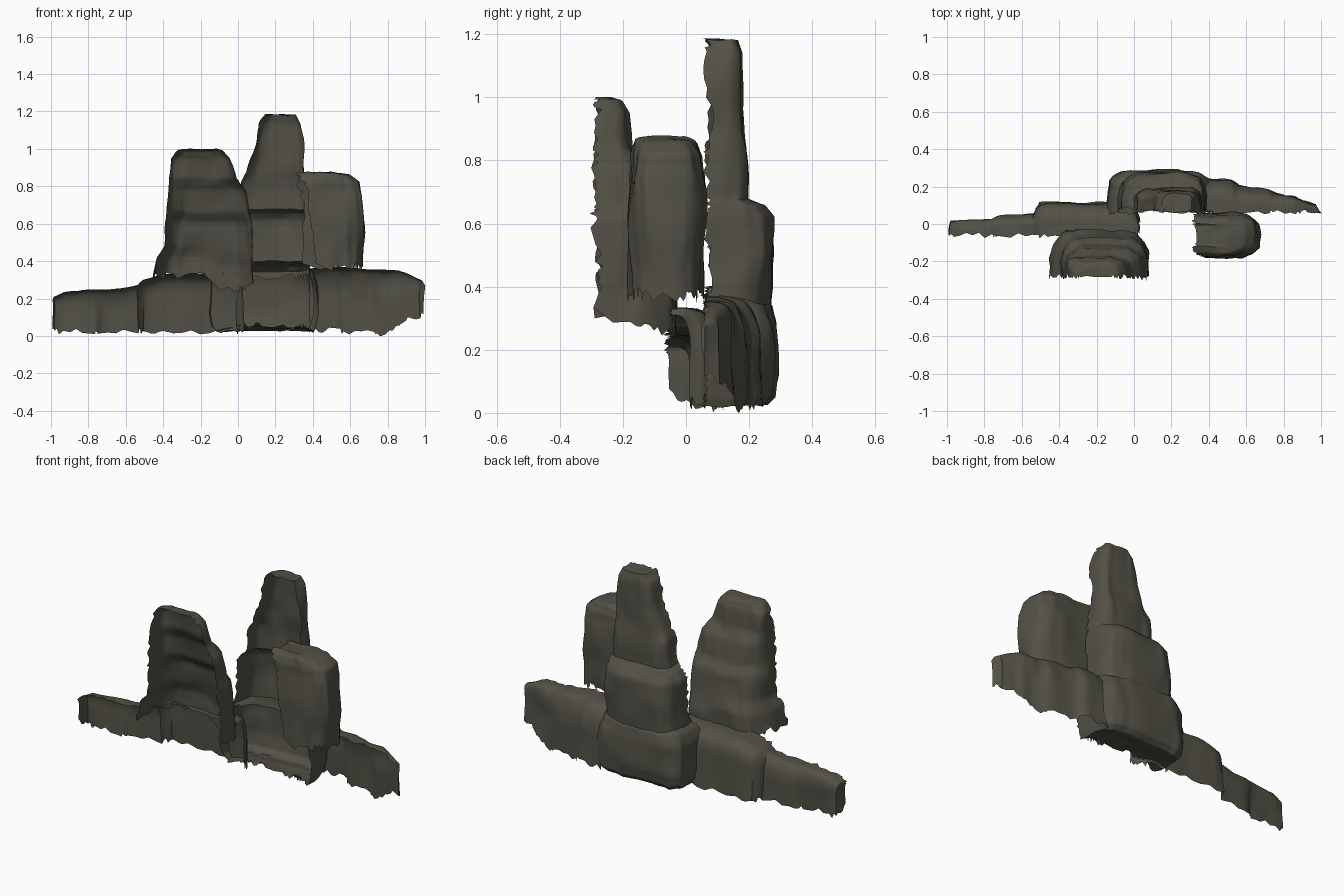
import bpy, math, random
from mathutils import Vector, noise

random.seed(4)
rock = bpy.data.materials.new("dark olive stone")
rock.diffuse_color = (0.085, 0.081, 0.061, 1)


def spow(v, e):
    return math.copysign(abs(v) ** e, v)


def densify(keys, n):
    # linear in-between rows so that noise can roughen the stone
    out = []
    for a, b in zip(keys, keys[1:]):
        for i in range(n):
            out.append([p + (q - p) * i / n for p, q in zip(a, b)])
    return out + [list(keys[-1])]


def surface(name, rows, flip):
    # open grid of points turned into a smooth rock shell
    n = len(rows[0])
    verts = [p for r in rows for p in r]
    faces = []
    for j in range(len(rows) - 1):
        for i in range(n - 1):
            f = (j * n + i, j * n + i + 1, (j + 1) * n + i + 1, (j + 1) * n + i)
            faces.append(f[::-1] if flip else f)
    me = bpy.data.meshes.new(name)
    me.from_pydata(verts, [], faces)
    me.materials.append(rock)
    ob = bpy.data.objects.new(name, me)
    bpy.context.collection.objects.link(ob)
    bpy.ops.object.select_all(action='DESELECT')
    ob.select_set(True)
    bpy.context.view_layer.objects.active = ob
    bpy.ops.object.shade_smooth_by_angle(angle=math.radians(50))
    return ob


def rough(p, amp):
    # soft lumps plus upright striations
    v = noise.noise_vector(p * 7) * amp
    v += noise.noise_vector(Vector((p.x * 22, p.y * 22, p.z * 4))) * amp * 0.6
    v.z *= 0.6
    return p + v


def tower(name, keys, tilt=0.0, skew=0.0, sideways=False, amp=0.014,
          n=44, e=0.45, jag=0.02):
    # stacked half rings (z, x0, x1, open edge, wall), open on one side
    rows = []
    dense = densify(keys, 5)
    z0, z1 = keys[0][0], keys[-1][0]
    for j, (z, x0, x1, yf, yb) in enumerate(dense):
        row = []
        up = (z - z0) / (z1 - z0)
        fade = max(0, 1 - up / 0.4)
        for i in range(n + 1):
            a = math.pi * i / n
            x = (x0 + x1) / 2 - (x1 - x0) / 2 * spow(math.cos(a), e)
            s = max(0.0, math.sin(a)) ** e
            edge = yf + skew * max(0, math.cos(a)) * min(1, 4 * (1 - up))
            y = edge + (yb - edge) * s
            if i in (0, n):
                y += random.uniform(-0.3, 1) * jag
            # the right-hand side wall hangs lower than the rest
            zz = z - tilt * s * fade * max(0, -math.cos(a)) ** 0.15
            if j == 0:
                zz += random.uniform(-1, 1) * jag
            p = Vector((y, x, zz)) if sideways else Vector((x, y, zz))
            row.append(rough(p, amp))
        rows.append(row)
    return surface(name, rows, sideways)


def ridge(name, keys, n=18, e=0.4, jag=0.018):
    # long low wall: stations (x, y open edge, y wall, z bottom, z top)
    rows = []
    for x, yf, yb, zb, zt in densify(keys, 5):
        row = []
        for i in range(n + 1):
            a = math.pi / 2 * i / n
            y = yf + (yb - yf) * max(0, math.cos(a)) ** e
            z = zb + (zt - zb) * max(0, math.sin(a)) ** e
            if i == 0:
                z += random.uniform(-0.7, 1) * jag
            if i == n:
                y += random.uniform(-0.3, 1) * jag
            p = rough(Vector((x, y, z)), 0.013)
            p.z = max(p.z, 0)
            row.append(p)
        rows.append(row)
    return surface(name, rows, True)


# left tower, stepped back towards the top
tower("left_tower", [
    (0.32, -0.455, 0.08, -0.285, -0.03), (0.42, -0.43, 0.08, -0.285, -0.03),
    (0.48, -0.395, 0.075, -0.285, -0.05), (0.61, -0.385, 0.07, -0.29, -0.07),
    (0.66, -0.38, 0.055, -0.29, -0.11), (0.78, -0.375, 0.04, -0.29, -0.13),
    (0.84, -0.37, -0.01, -0.29, -0.17), (0.95, -0.355, -0.045, -0.29, -0.185),
    (0.99, -0.32, -0.08, -0.29, -0.205), (1.0, -0.29, -0.11, -0.29, -0.24),
    (1.0, -0.28, -0.12, -0.29, -0.285)], tilt=0.09, e=0.55)

# tall middle tower with its upper and middle stages
tower("tall_tower", [
    (0.32, -0.08, 0.38, 0.07, 0.265), (0.5, -0.07, 0.38, 0.07, 0.275),
    (0.62, -0.06, 0.375, 0.07, 0.27), (0.66, -0.03, 0.37, 0.07, 0.245),
    (0.68, 0.0, 0.365, 0.065, 0.195), (0.82, 0.02, 0.365, 0.06, 0.19),
    (0.88, 0.05, 0.36, 0.06, 0.185), (1.0, 0.095, 0.355, 0.06, 0.178),
    (1.14, 0.12, 0.335, 0.06, 0.172), (1.185, 0.15, 0.315, 0.06, 0.16),
    (1.19, 0.19, 0.29, 0.065, 0.07)])

# wide base block below the tall tower, closed by a floor and a lid
tower("tall_tower_base", [
    (0.05, 0.0, 0.36, 0.05, 0.06), (0.04, -0.06, 0.39, 0.05, 0.16),
    (0.025, -0.12, 0.41, 0.05, 0.25),
    (0.05, -0.14, 0.42, 0.05, 0.28), (0.12, -0.15, 0.43, 0.05, 0.29),
    (0.28, -0.14, 0.42, 0.05, 0.285), (0.34, -0.11, 0.40, 0.05, 0.27),
    (0.37, -0.06, 0.38, 0.05, 0.23), (0.385, 0.0, 0.37, 0.05, 0.16),
    (0.4, 0.04, 0.36, 0.05, 0.07)])

# right tower, open towards the middle
tower("right_tower", [
    (0.37, -0.18, 0.05, 0.35, 0.655), (0.55, -0.18, 0.06, 0.34, 0.67),
    (0.75, -0.18, 0.06, 0.33, 0.665), (0.82, -0.17, 0.05, 0.32, 0.645),
    (0.86, -0.15, 0.03, 0.32, 0.59), (0.875, -0.12, 0.0, 0.32, 0.5),
    (0.86, -0.11, -0.01, 0.32, 0.33)], sideways=True, skew=0.05, amp=0.016)

# low ridge running out to the left
ridge("left_ridge", [
    (-0.99, -0.07, -0.05, 0.06, 0.19), (-0.98, -0.07, 0.015, 0.03, 0.21),
    (-0.93, -0.07, 0.02, 0.02, 0.235), (-0.76, -0.065, 0.025, 0.02, 0.245),
    (-0.73, -0.065, 0.045, 0.02, 0.245), (-0.54, -0.065, 0.05, 0.02, 0.27),
    (-0.5, -0.065, 0.11, 0.02, 0.3), (-0.4, -0.065, 0.115, 0.02, 0.33),
    (-0.15, -0.065, 0.115, 0.01, 0.33), (-0.01, -0.065, 0.1, 0.01, 0.335),
    (0.02, -0.065, 0.05, 0.02, 0.33), (0.03, -0.065, 0.01, 0.04, 0.31)])

# low ridge tapering out to the right
ridge("right_ridge", [
    (0.38, 0.05, 0.24, 0.03, 0.36), (0.52, 0.05, 0.23, 0.03, 0.37),
    (0.56, 0.05, 0.21, 0.02, 0.365), (0.72, 0.05, 0.185, 0.02, 0.355),
    (0.76, 0.05, 0.165, 0.01, 0.355), (0.86, 0.05, 0.145, 0.05, 0.35),
    (0.9, 0.05, 0.125, 0.08, 0.335), (0.975, 0.05, 0.105, 0.1, 0.3),
    (0.995, 0.05, 0.055, 0.13, 0.27)])
